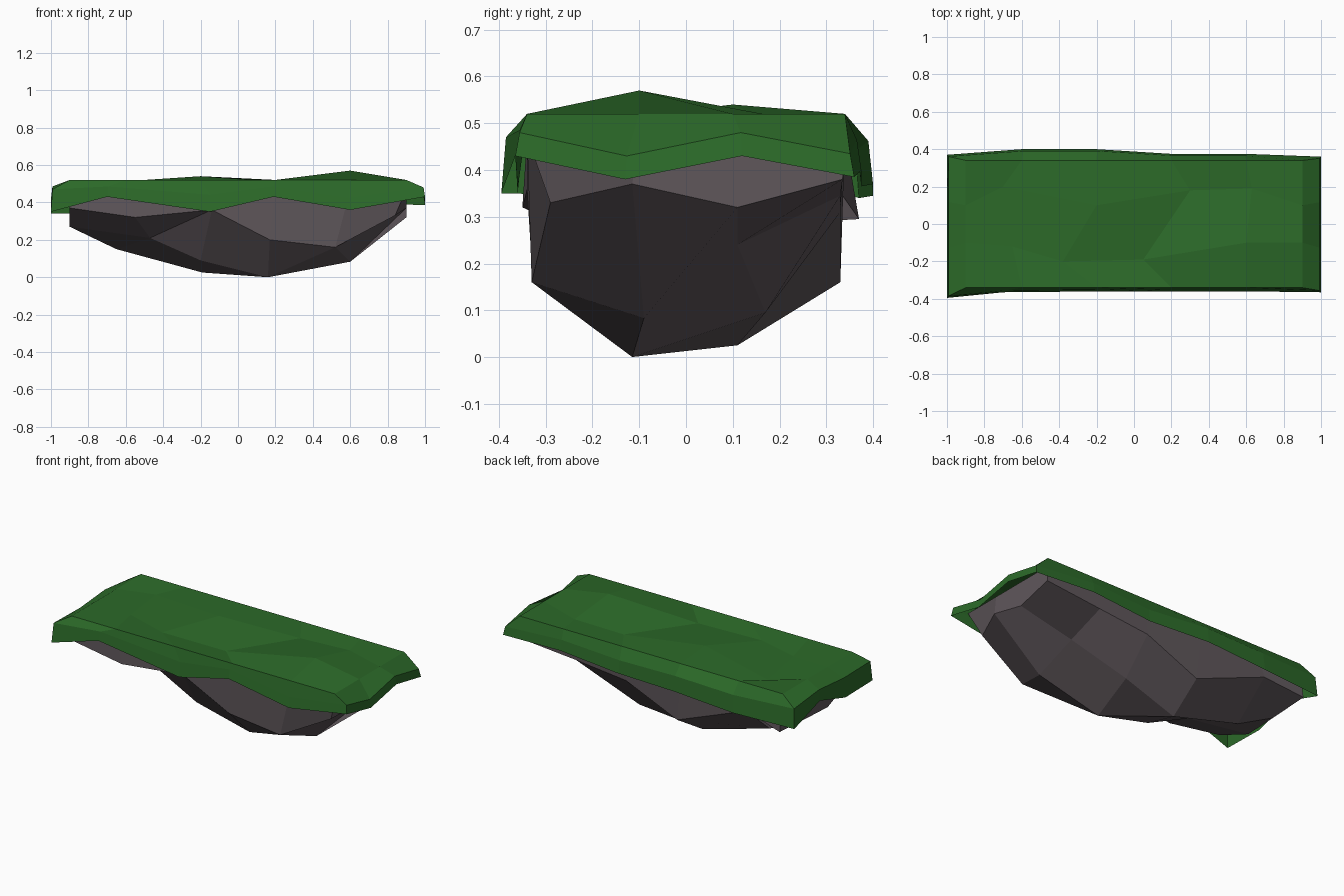
import bpy, bmesh

if "Cube" in bpy.data.objects:
    bpy.data.objects.remove(bpy.data.objects["Cube"])

COLS, ROWS = 6, 4


def material(name, rgb):
    mat = bpy.data.materials.new(name)
    mat.diffuse_color = (*rgb, 1)
    mat.use_nodes = True
    mat.node_tree.nodes["Principled BSDF"].inputs["Base Color"].default_value = mat.diffuse_color
    return mat


def add_grid(bm, rows, creased=()):
    """Low-poly sheet from rows of points; creased cells are split on their falling diagonal.
    Returns the border, counter-clockwise from above."""
    g = [[bm.verts.new(p) for p in row] for row in rows]
    for j in range(ROWS - 1):
        for i in range(COLS - 1):
            a, b, c, d = g[j][i], g[j][i + 1], g[j + 1][i + 1], g[j + 1][i]
            for face in ([(a, b, d), (b, c, d)] if (i, j) in creased else [(a, b, c, d)]):
                bm.faces.new(face)
    return (g[0] + [g[j][-1] for j in range(1, ROWS - 1)]
            + g[-1][::-1] + [g[j][0] for j in range(ROWS - 2, 0, -1)])


def bridge(bm, a, b):
    for k in range(len(a)):
        n = (k + 1) % len(a)
        bm.faces.new((a[k], b[k], b[n], a[n]))


def finish(bm, name, mat):
    bmesh.ops.recalc_face_normals(bm, faces=bm.faces)
    me = bpy.data.meshes.new(name)
    bm.to_mesh(me)
    bm.free()
    me.materials.append(mat)
    bpy.context.collection.objects.link(bpy.data.objects.new(name, me))


TOP_X = (-.9, -.6, -.2, .2, .6, .9)

# grass cap: gently bumpy top inside a straight rectangular edge
bumps = {(1, 1): (-.65, -.12, .51), (2, 1): (-.38, -.2, .505),
         (3, 1): (.05, -.19, .50), (4, 1): (.6, -.1, .57),
         (1, 2): (-.7, .2, .50), (2, 2): (-.2, .1, .54),
         (3, 2): (.3, .18, .505), (4, 2): (.63, .19, .515)}
bm = bmesh.new()
top = add_grid(bm, [[bumps.get((i, j), (x, y, .52)) for i, x in enumerate(TOP_X)]
                    for j, y in enumerate((-.34, -.1, .1, .34))])

# grass skirt: wavy hem with a shoulder ring above it
hem = [(-1, -.395, .35), (-.7, -.365, .43), (-.15, -.36, .35), (.19, -.36, .43),
       (.6, -.36, .36), (1, -.365, .43), (1, -.13, .38), (1, .12, .43),
       (1, .36, .385), (.6, .375, .40), (.2, .375, .365), (-.2, .4, .37),
       (-.6, .4, .345), (-1, .37, .34), (-1, .12, .42), (-1, -.13, .345)]
lower = [bm.verts.new(p) for p in hem]
shoulder = [bm.verts.new((x * .992, y * .975, min(.485, z + .085 - .035 * x)))
            for x, y, z in hem]
bridge(bm, top, shoulder)
bridge(bm, shoulder, lower)
finish(bm, "grass_cap", material("grass", (.025, .145, .022)))

# rock underside: faceted belly, walls and a flat lid hidden in the grass
belly = [
    [(-.9, -.34, .37), (-.55, -.35, .32), (-.14, -.34, .36),
     (.17, -.33, .20), (.52, -.33, .16), (.84, -.29, .33)],
    [(-.9, -.1, .27), (-.47, -.1, .21), (-.2, -.12, .09),
     (.16, -.115, 0), (.6, -.09, .083), (.9, -.115, .37)],
    [(-.9, .11, .28), (-.65, .11, .15), (-.19, .11, .025),
     (.2, .17, .095), (.54, .11, .24), (.9, .11, .32)],
    [(-.9, .37, .295), (-.65, .335, .345), (-.17, .33, .16),
     (.18, .33, .31), (.52, .33, .345), (.9, .335, .38)],
]
bm = bmesh.new()
rim = add_grid(bm, belly, creased={(1, 0), (3, 0), (2, 1)})
lid = add_grid(bm, [[(x, y, .47) for x in TOP_X] for y in (-.34, -.1, .1, .34)])
bridge(bm, lid, rim)
finish(bm, "rock_base", material("rock", (.115, .095, .105)))
